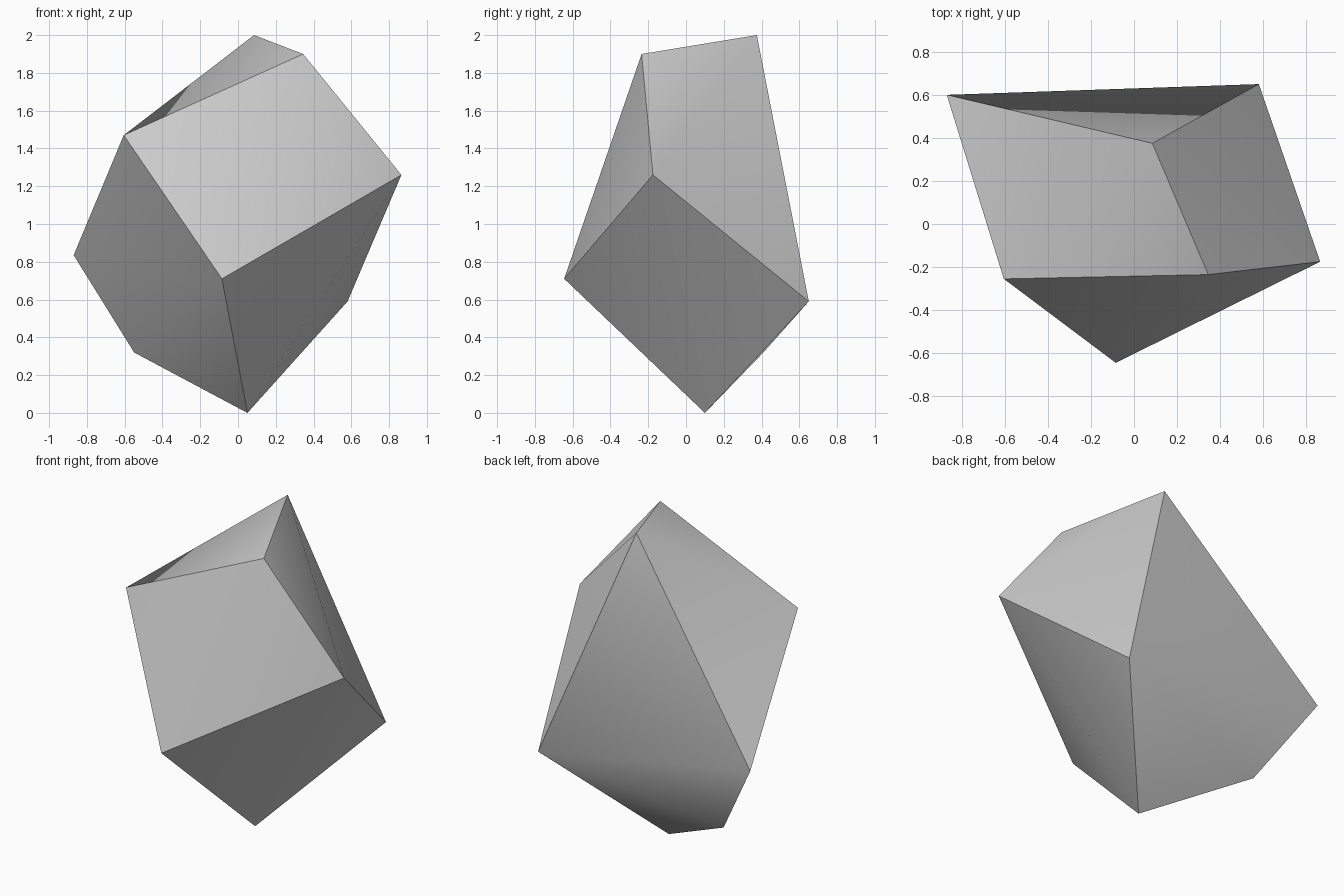
import bpy
import bmesh
from math import radians

cube = bpy.data.objects.get("Cube")
if cube:
    bpy.data.objects.remove(cube, do_unlink=True)

# Stone colour
stone = bpy.data.materials.new("stone_grey")
stone.use_nodes = True
grey = (0.6, 0.6, 0.6, 1)
stone.diffuse_color = grey
stone.node_tree.nodes["Principled BSDF"].inputs["Base Color"].default_value = grey

# Corners of the faceted boulder
corners = [
    (0.085, 0.375, 2.0),     # peak
    (0.345, -0.235, 1.9),    # front peak
    (-0.605, -0.255, 1.47),  # front shoulder, -x
    (0.865, -0.175, 1.26),   # front shoulder, +x
    (-0.085, -0.645, 0.71),  # front nose
    (-0.87, 0.6, 0.835),     # back corner, -x
    (0.58, 0.65, 0.59),      # back corner, +x
    (-0.55, 0.41, 0.32),     # lower chip
    (0.05, 0.1, 0.0),        # foot
]

# Wrap the corners in a convex skin
bm = bmesh.new()
for co in corners:
    bm.verts.new(co)
bmesh.ops.convex_hull(bm, input=bm.verts)
bmesh.ops.recalc_face_normals(bm, faces=bm.faces)
mesh = bpy.data.meshes.new("boulder")
bm.to_mesh(mesh)
bm.free()
mesh.materials.append(stone)

boulder = bpy.data.objects.new("boulder", mesh)
bpy.context.collection.objects.link(boulder)

# Soft shading within each broad facet, crisp edges between them
bpy.ops.object.select_all(action='DESELECT')
boulder.select_set(True)
bpy.context.view_layer.objects.active = boulder
bpy.ops.object.shade_smooth_by_angle(angle=radians(45))
